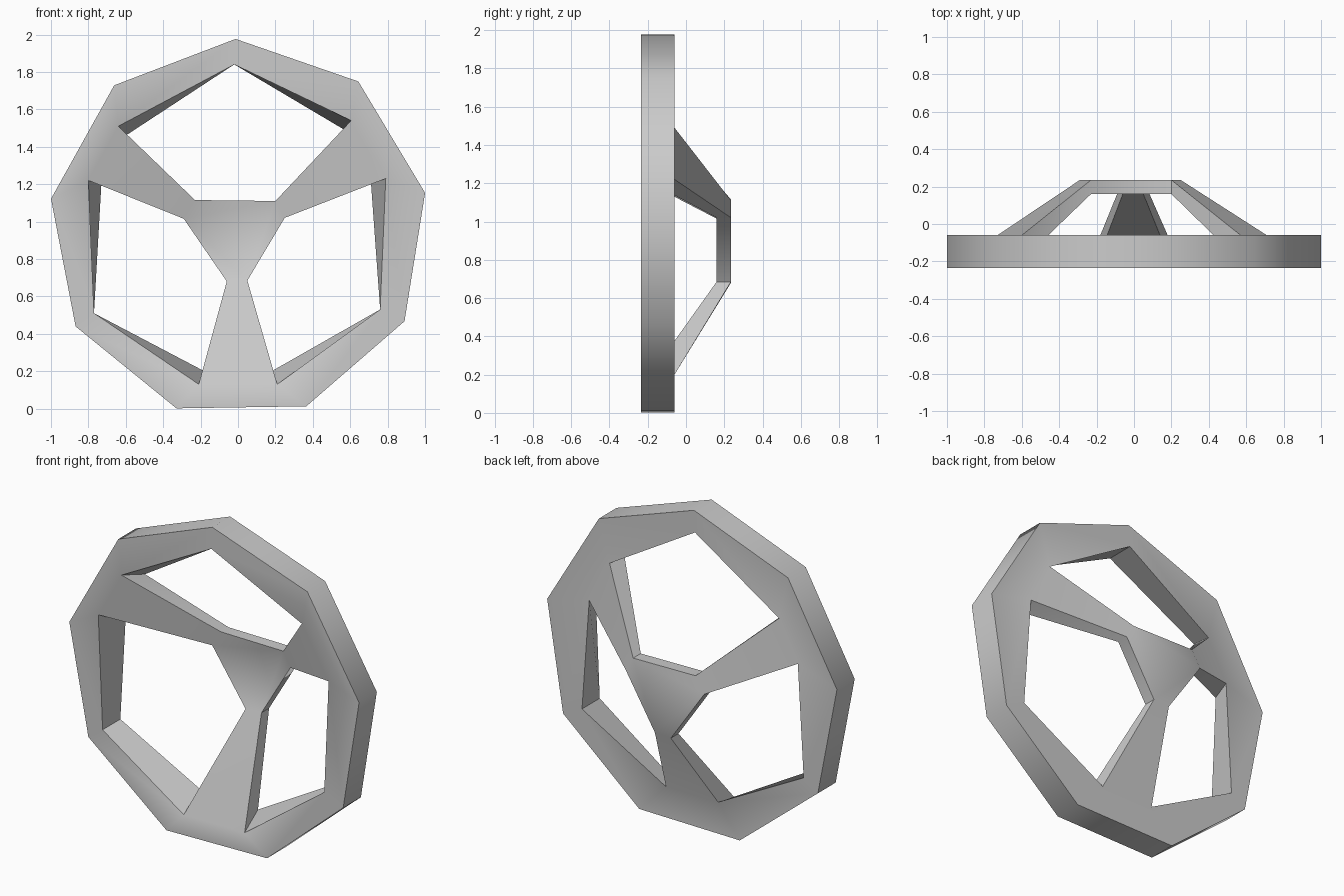
import bpy, bmesh
from math import sin, cos, radians

if "Cube" in bpy.data.objects:
    bpy.data.objects.remove(bpy.data.objects["Cube"])

# Key profiles in the front plane (x, z), counter-clockwise from the top corner
CX, CZ, R, TILT = 0.003, 0.961, 1.0155, 0.9
outer = [(CX + R * cos(radians(90 + TILT + 40 * k)),
          CZ + R * sin(radians(90 + TILT + 40 * k))) for k in range(9)]
inner_front = [(-.02, 1.84), (-.64, 1.51), (-.80, 1.22), (-.77, .51), (-.21, .13),
               (.21, .13), (.76, .53), (.79, 1.23), (.605, 1.54)]
spoke_root = {1: (-.60, 1.46), 2: (-.73, 1.21), 4: (-.18, .20),
              5: (.18, .20), 7: (.71, 1.22), 8: (.57, 1.49)}
hub = {1: (-.23, 1.115), 2: (-.29, 1.015), 4: (-.06, .68),
       5: (.05, .685), 7: (.25, 1.02), 8: (.20, 1.11)}
inner_back = [spoke_root.get(k, p) for k, p in enumerate(inner_front)]

bm = bmesh.new()


def loop(points, y):
    return [bm.verts.new((x, y, z)) for x, z in points]


RF, RB, HF, HB = -0.235, -0.06, 0.16, 0.235
of, ob = loop(outer, RF), loop(outer, RB)
nf, nb = loop(inner_front, RF), loop(inner_back, RB)
hf = dict(zip(hub, loop(hub.values(), HF)))
hb = dict(zip(hub, loop(hub.values(), HB)))

# Rim, with the inner wall left open where each spoke grows out of it
spokes = (1, 4, 7)
for k in range(9):
    j = (k + 1) % 9
    bm.faces.new((of[k], of[j], ob[j], ob[k]))
    bm.faces.new((of[k], of[j], nf[j], nf[k]))
    bm.faces.new((ob[k], ob[j], nb[j], nb[k]))
    if k not in spokes:
        bm.faces.new((nf[k], nf[j], nb[j], nb[k]))

# Three tapered spokes rising back to the hub, and the hub walls between them
for k in spokes:
    j = k + 1
    bm.faces.new((nf[k], nf[j], hf[j], hf[k]))
    bm.faces.new((nb[k], nb[j], hb[j], hb[k]))
    for i in (k, j):
        bm.faces.new((nf[i], nb[i], hb[i], hf[i]))
    n = 1 if k == 7 else k + 3
    bm.faces.new((hf[j], hf[n], hb[n], hb[j]))

# Hub plate
bm.faces.new(list(hf.values()))
bm.faces.new(list(hb.values()))
bmesh.ops.recalc_face_normals(bm, faces=bm.faces)

mesh = bpy.data.meshes.new("hand_wheel")
bm.to_mesh(mesh)
bm.free()
wheel = bpy.data.objects.new("hand_wheel", mesh)
bpy.context.collection.objects.link(wheel)
bpy.context.view_layer.objects.active = wheel
wheel.select_set(True)

# Soft blends at the rim corners and spoke roots, large faces kept flat
bpy.ops.object.shade_smooth_by_angle(angle=radians(42))
weighted = wheel.modifiers.new("flat_faces", "WEIGHTED_NORMAL")
weighted.keep_sharp = True
